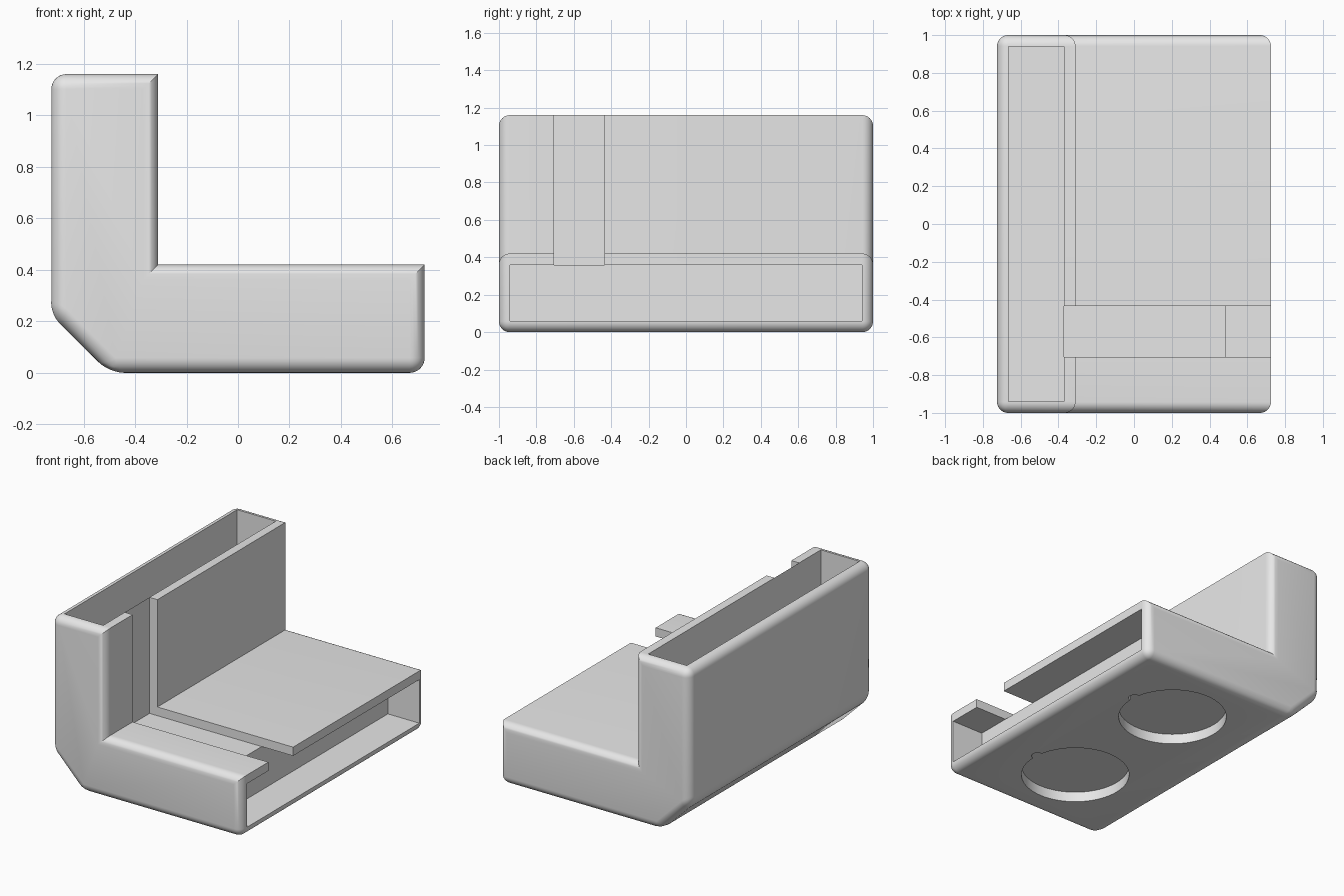
import bpy
import bmesh
from mathutils import Matrix, Vector

if "Cube" in bpy.data.objects:
    bpy.data.objects.remove(bpy.data.objects["Cube"], do_unlink=True)

# Overall sizes
HALF_X, HALF_Y, TOP = 0.725, 1.0, 1.16
INNER_X, INNER_Z = -0.31, 0.42
WALL, ROUND, CHAMFER = 0.06, 0.058, 0.225

grey = bpy.data.materials.new("light_grey")
grey.use_nodes = True
grey.diffuse_color = (0.8, 0.8, 0.8, 1)
grey.node_tree.nodes["Principled BSDF"].inputs["Base Color"].default_value = (0.8, 0.8, 0.8, 1)


def add_object(name, bm):
    mesh = bpy.data.meshes.new(name)
    bmesh.ops.recalc_face_normals(bm, faces=bm.faces[:])
    bm.to_mesh(mesh)
    bm.free()
    mesh.materials.append(grey)
    obj = bpy.data.objects.new(name, mesh)
    bpy.context.collection.objects.link(obj)
    return obj


def box(name, low, high):
    low, high = Vector(low), Vector(high)
    bm = bmesh.new()
    bmesh.ops.create_cube(bm, size=1, matrix=Matrix.Translation((low + high) / 2)
                          @ Matrix.Diagonal((*(high - low), 1)))
    return add_object(name, bm)


def disc(name, x, y, radius, depth, sides):
    bm = bmesh.new()
    bmesh.ops.create_cone(bm, cap_ends=True, segments=sides, radius1=radius,
                          radius2=radius, depth=2 * depth,
                          matrix=Matrix.Translation((x, y, 0)))
    return add_object(name, bm)


# L-shaped body: extruded profile with rounded outer edges
profile = [(-HALF_X, TOP), (-HALF_X, CHAMFER), (CHAMFER - HALF_X, 0), (HALF_X, 0),
           (HALF_X, INNER_Z), (INNER_X, INNER_Z), (INNER_X, TOP)]
bm = bmesh.new()
face = bm.faces.new([bm.verts.new((x, -HALF_Y, z)) for x, z in profile])
side = bmesh.ops.extrude_face_region(bm, geom=[face])
bmesh.ops.translate(bm, vec=(0, 2 * HALF_Y, 0),
                    verts=[v for v in side["geom"] if isinstance(v, bmesh.types.BMVert)])
bmesh.ops.recalc_face_normals(bm, faces=bm.faces[:])


def stays_sharp(edge):
    a, b = (v.co for v in edge.verts)
    lengthwise = abs(a.y - b.y) > 1
    return lengthwise and a.x > INNER_X - 0.01 and a.z > INNER_Z - 0.01


bmesh.ops.bevel(bm, geom=[e for e in bm.edges if not stays_sharp(e)], offset=ROUND,
                segments=8, profile=0.5, affect='EDGES', clamp_overlap=True)
body = add_object("bracket_body", bm)

# Pockets in both legs, and the slot through the inner walls
inner_y = HALF_Y - WALL
cutters = [
    box("top_pocket", (WALL - HALF_X, -inner_y, 0.44), (INNER_X - WALL, inner_y, TOP + 0.2)),
    box("side_pocket", (0.485, -inner_y, WALL), (HALF_X + 0.2, inner_y, INNER_Z - WALL)),
    box("wall_slot", (INNER_X - WALL, -0.705, INNER_Z - WALL), (HALF_X + 0.3, -0.435, TOP + 0.3)),
]
# Round recesses underneath, each with a small notch
for y in (-0.485, 0.485):
    cutters.append(disc("round_recess", 0.085, y, 0.345, 0.07, 64))
    cutters.append(disc("recess_notch", 0.425, y + 0.03, 0.04, 0.07, 24))

bpy.context.view_layer.objects.active = body
for cutter in cutters:
    cutter.hide_render = True
    mod = body.modifiers.new(cutter.name, 'BOOLEAN')
    mod.operation, mod.solver, mod.object = 'DIFFERENCE', 'EXACT', cutter
    bpy.ops.object.modifier_apply(modifier=mod.name)
    bpy.data.objects.remove(cutter, do_unlink=True)

bpy.ops.object.select_all(action='DESELECT')
body.select_set(True)
bpy.ops.object.shade_smooth_by_angle(angle=0.5)
